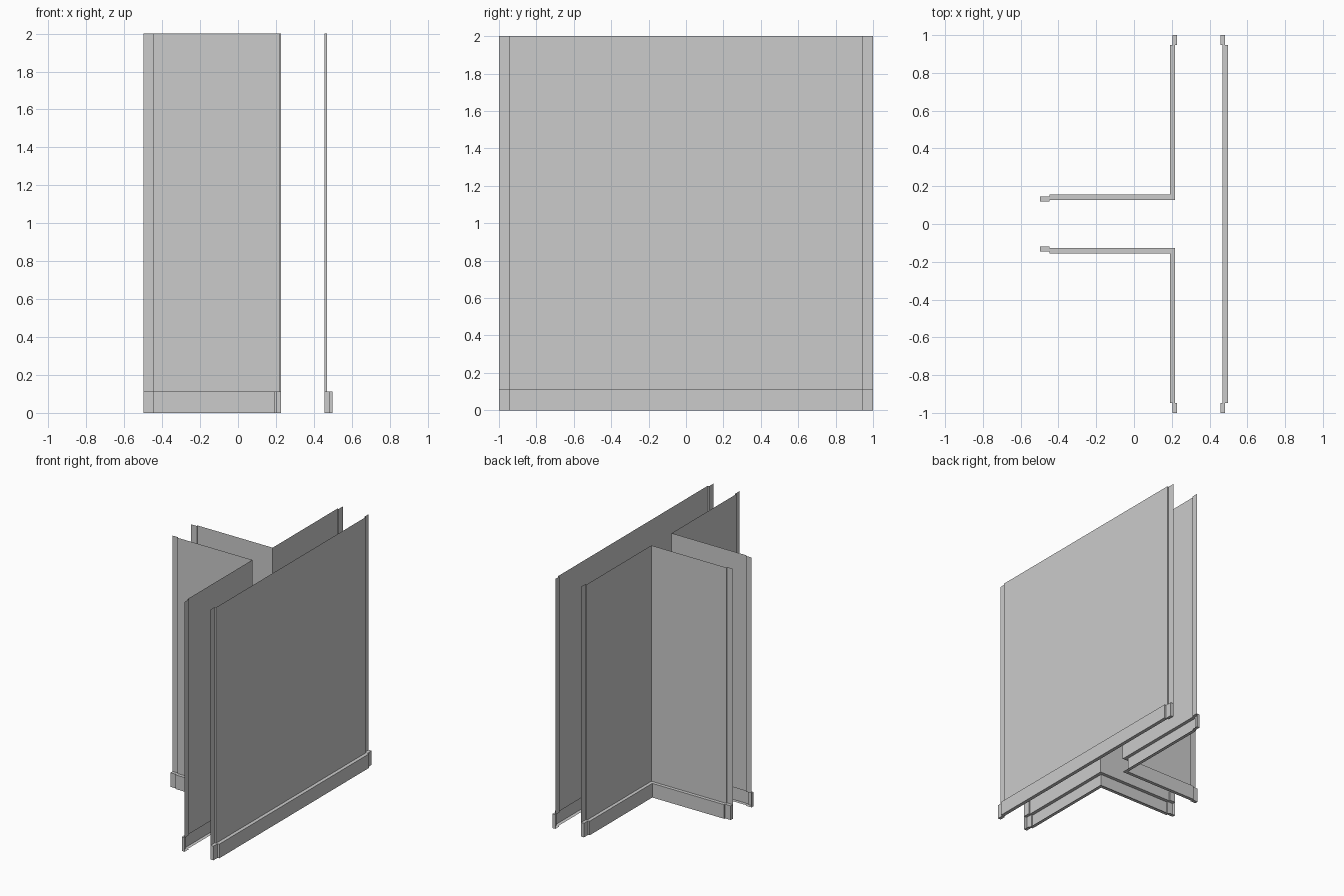
import bpy

if "Cube" in bpy.data.objects:
    bpy.data.objects.remove(bpy.data.objects["Cube"])

TOP, SKIRT = 2.0, 0.113      # wall height, skirting height
STEP, END = 0.947, 1.0       # where the recessed end strips start and stop
ARM_STEP, ARM_END = -0.447, -0.4975


def make_object(name, verts, faces):
    mesh = bpy.data.meshes.new(name)
    mesh.from_pydata(verts, [], faces)
    mesh.update()
    obj = bpy.data.objects.new(name, mesh)
    bpy.context.collection.objects.link(obj)


def sweep(name, rows, capped=False):
    """Skin a stack of (plan outline, height) rows, skipping flat step slivers."""
    n = len(rows[0][0])
    verts = [(x, y, z) for outline, z in rows for x, y in outline]
    faces = []
    for r in range(len(rows) - 1):
        level = rows[r][1] == rows[r + 1][1]
        for i in range(n - 1):
            if level and i in steps(rows[0][0], rows[1][0]):
                continue
            a = r * n + i
            faces.append((a, a + 1, a + n + 1, a + n))
    if capped:
        faces.append([r * n for r in range(len(rows))])
        faces.append([r * n + n - 1 for r in reversed(range(len(rows)))])
    make_object(name, verts, faces)


def steps(inner, outer):
    """Segments whose inner and outer outlines lie on one line."""
    found = set()
    for i in range(len(inner) - 1):
        (ax, ay), (bx, by) = inner[i], inner[i + 1]
        ox, oy = outer[i]
        if abs((bx - ax) * (oy - ay) - (by - ay) * (ox - ax)) < 1e-7:
            found.add(i)
    return found


def wall(name, face, skirt):
    # plain wall sheet, then the skirting channel: ledge, front, underside
    sweep(name + "_wall_panel", [(face, TOP), (face, SKIRT)])
    sweep(name + "_skirting",
          [(face, SKIRT), (skirt, SKIRT), (skirt, 0), (face, 0)], capped=True)


def straight(x_main, x_end):
    return [(x_end, END), (x_end, STEP), (x_main, STEP),
            (x_main, -STEP), (x_end, -STEP), (x_end, -END)]


def corner(y_end, y_main, x_main, x_end):
    return [(ARM_END, y_end), (ARM_STEP, y_end), (ARM_STEP, y_main),
            (x_main, y_main), (x_main, STEP), (x_end, STEP), (x_end, END)]


def mirrored(outline):
    return [(x, -y) for x, y in reversed(outline)]


# long straight side of the T-shaped wall
wall("straight", straight(0.469, 0.457), straight(0.4975, 0.483))

# the two L-shaped sides, mirrored across y
face = corner(0.118, 0.128, 0.217, 0.228)
skirt = corner(0.145, 0.155, 0.190, 0.203)
wall("back_corner", face, skirt)
wall("front_corner", mirrored(face), mirrored(skirt))
